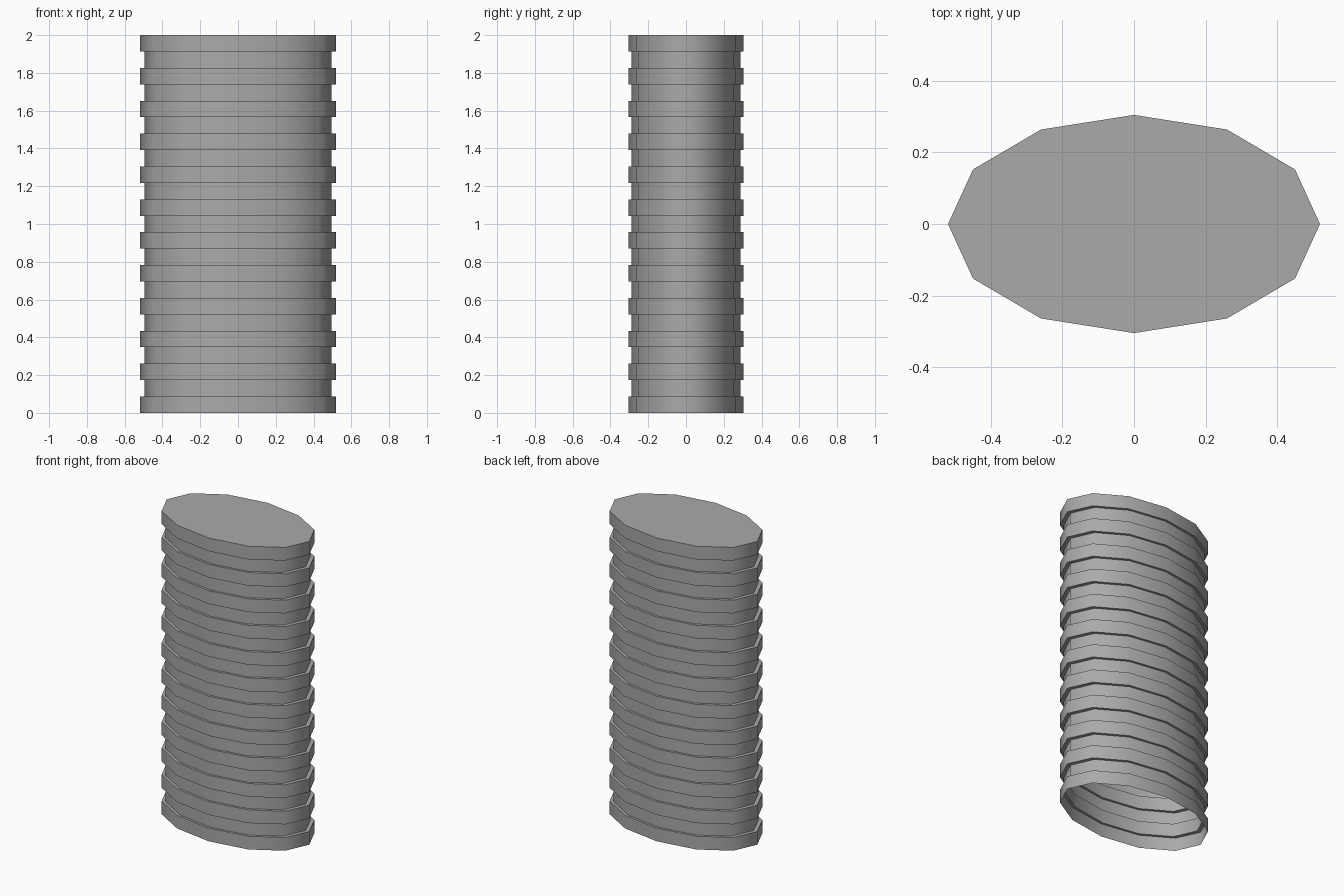
import bpy, bmesh, math

cube = bpy.data.objects.get("Cube")
if cube:
    bpy.data.objects.remove(cube, do_unlink=True)

SIDES = 12
RIBS = 12
HEIGHT = 2.0
RX, RY = 0.52, 0.305
GROOVE = 0.95          # groove size relative to the ribs
BANDS = 2 * RIBS - 1

grey = bpy.data.materials.new("grey")
grey.use_nodes = True
colour = (0.4, 0.4, 0.4, 1.0)
grey.diffuse_color = colour
grey.node_tree.nodes["Principled BSDF"].inputs["Base Color"].default_value = colour

bm = bmesh.new()


def ring(scale, z):
    angles = [math.tau * i / SIDES for i in range(SIDES)]
    return [bm.verts.new((RX * scale * math.cos(a), RY * scale * math.sin(a), z))
            for a in angles]


# Alternating ribs and grooves, stacked as one thin shell
rings = []
for band in range(BANDS):
    scale = GROOVE if band % 2 else 1.0
    for level in (band, band + 1):
        rings.append(ring(scale, HEIGHT * level / BANDS))

for low, high in zip(rings, rings[1:]):
    for i in range(SIDES):
        j = (i + 1) % SIDES
        bm.faces.new((low[i], low[j], high[j], high[i]))

# Closed top, open bottom
bm.faces.new(rings[-1])

mesh = bpy.data.meshes.new("ribbed_column")
bm.to_mesh(mesh)
bm.free()
mesh.materials.append(grey)
column = bpy.data.objects.new("ribbed_column", mesh)
bpy.context.collection.objects.link(column)

# Smooth around the column, sharp at the ledges
bpy.ops.object.select_all(action="DESELECT")
column.select_set(True)
bpy.context.view_layer.objects.active = column
bpy.ops.object.shade_smooth_by_angle(angle=math.radians(60))
